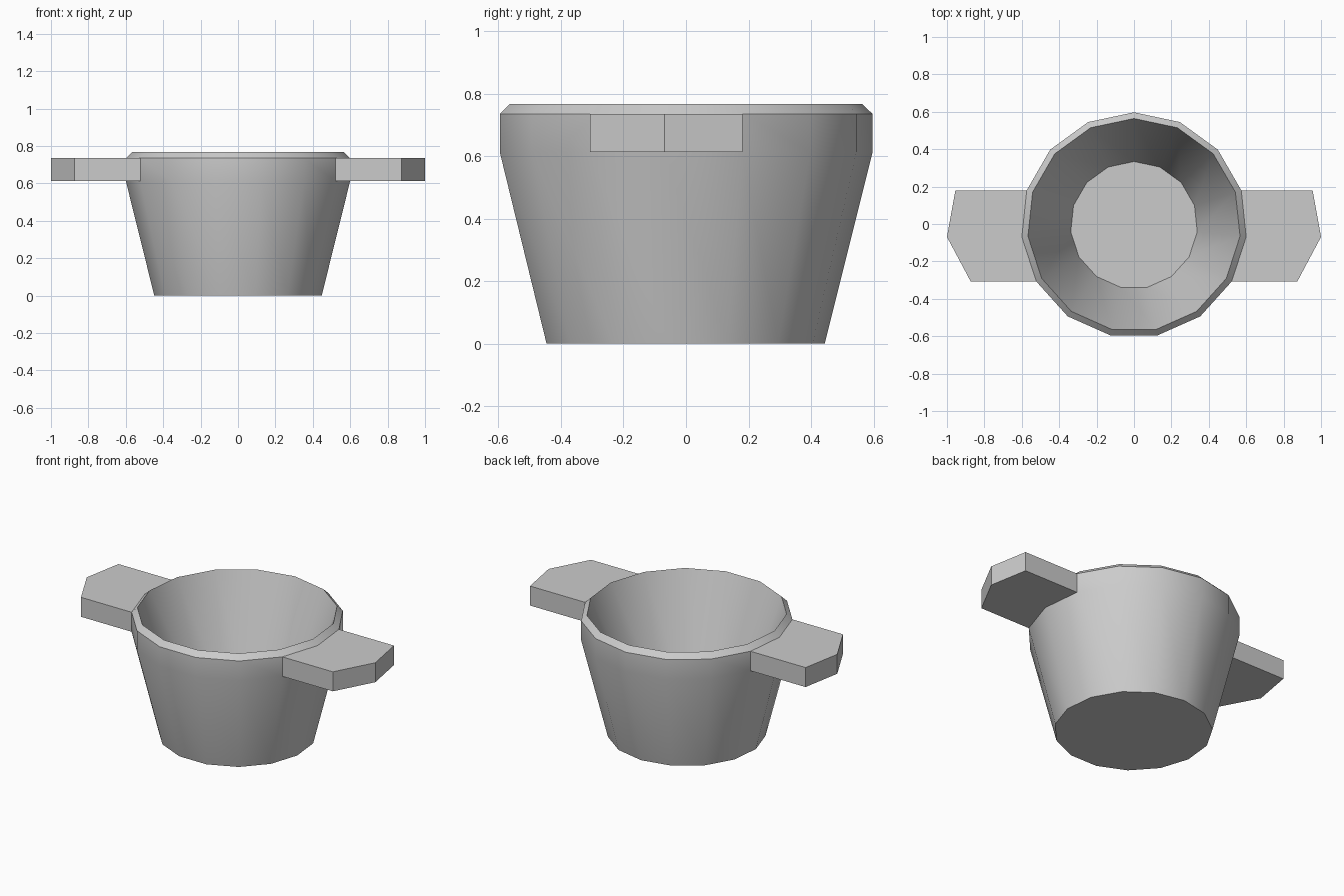
import bpy, bmesh
from math import sin, cos, radians

if "Cube" in bpy.data.objects:
    bpy.data.objects.remove(bpy.data.objects["Cube"])

SIDES = 15
Y0 = -0.006
# radius, height: outer wall, rim bevel, inner wall down to floor
PROFILE = [(0.45, 0.0), (0.603, 0.613), (0.603, 0.735), (0.57, 0.767), (0.34, 0.10)]

bm = bmesh.new()

# Pot body: rings of a 15-sided lathe
rings = []
for r, z in PROFILE:
    rings.append([bm.verts.new((r * sin(radians(24 * i)), Y0 + r * cos(radians(24 * i)), z))
                  for i in range(SIDES)])
bands = []
for a, b in zip(rings, rings[1:]):
    bands.append([bm.faces.new((a[i], a[(i + 1) % SIDES], b[(i + 1) % SIDES], b[i]))
                  for i in range(SIDES)])
bm.faces.new(rings[0])
bm.faces.new(rings[-1])
bmesh.ops.recalc_face_normals(bm, faces=bm.faces)

# Handles: pull two neighbouring collar faces out on each side
for side, picks in ((1, (3, 4)), (-1, (10, 11))):
    faces = [bands[1][i] for i in picks]
    out = bmesh.ops.extrude_face_region(bm, geom=faces)
    bmesh.ops.delete(bm, geom=[f for f in faces if f.is_valid], context='FACES_ONLY')
    for v in (g for g in out['geom'] if isinstance(g, bmesh.types.BMVert)):
        v.co.x = side * (0.955 if v.co.y > 0 else 1.0 if v.co.y > -0.15 else 0.873)
bmesh.ops.recalc_face_normals(bm, faces=bm.faces)

mesh = bpy.data.meshes.new("pot_with_handles")
bm.to_mesh(mesh)
bm.free()
pot = bpy.data.objects.new("pot_with_handles", mesh)
bpy.context.collection.objects.link(pot)

# Smooth walls, crisp rim and handles
bpy.context.view_layer.objects.active = pot
pot.select_set(True)
bpy.ops.object.shade_smooth_by_angle(angle=radians(30))
